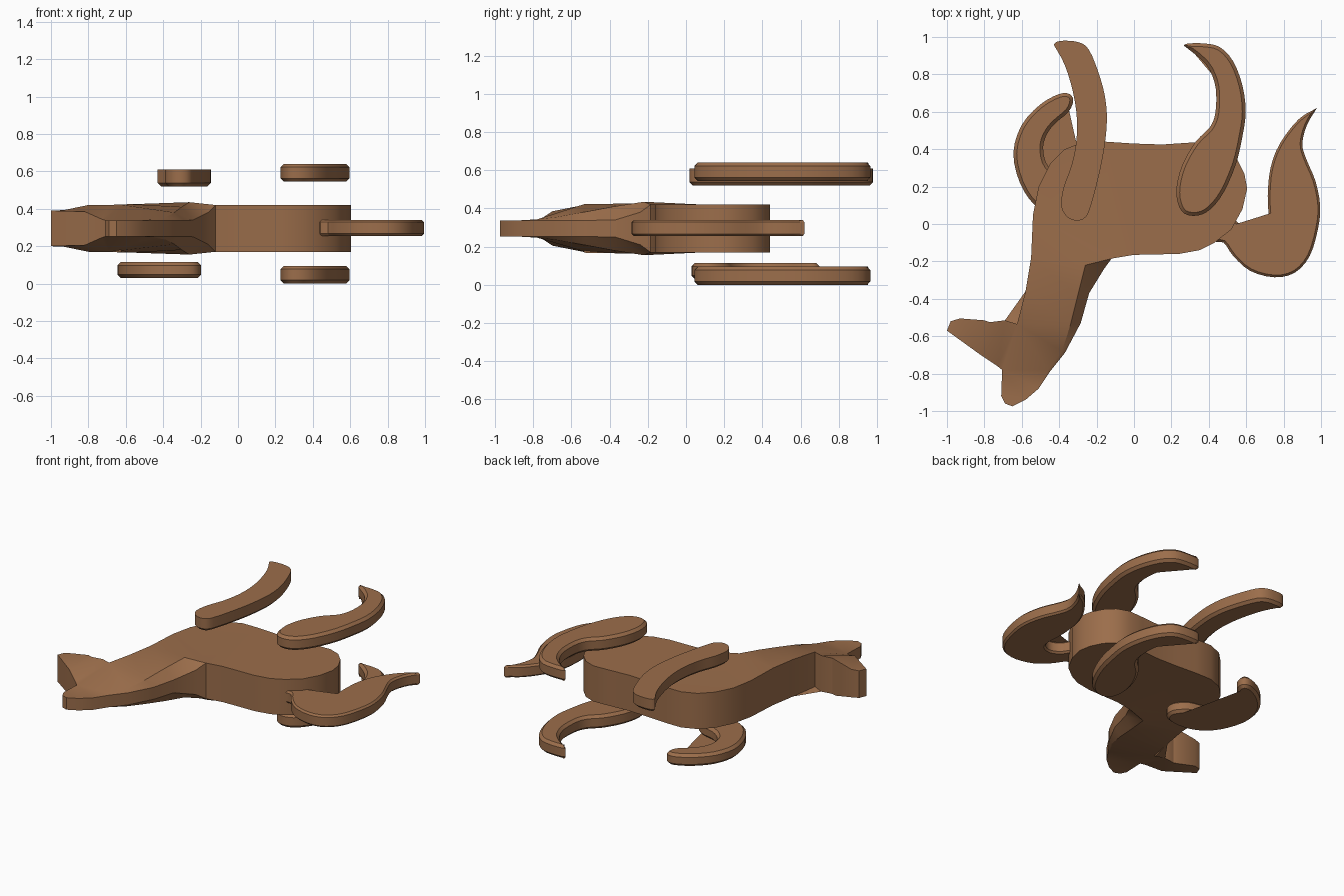
import bpy, bmesh, math
from mathutils import Vector

if "Cube" in bpy.data.objects:
    bpy.data.objects.remove(bpy.data.objects["Cube"])

wood = bpy.data.materials.new("wood")
wood.diffuse_color = (0.33, 0.155, 0.07, 1)
wood.use_nodes = True
wood.node_tree.nodes["Principled BSDF"].inputs["Base Color"].default_value = wood.diffuse_color


def smooth(pts, sharp=(), n=3):
    """Closed Catmull-Rom curve through the points; sharp indices stay corners."""
    p = [Vector(q) for q in pts]
    k, out = len(p), []
    for i in range(k):
        a, b, c, d = p[i - 1], p[i], p[(i + 1) % k], p[(i + 2) % k]
        m0 = (c - b) if i in sharp else (c - a) / 2
        m1 = (c - b) if (i + 1) % k in sharp else (d - b) / 2
        for j in range(n):
            t = j / n
            out.append(b * (2*t**3 - 3*t*t + 1) + m0 * (t**3 - 2*t*t + t)
                       + c * (3*t*t - 2*t**3) + m1 * (t**3 - t*t))
    return out


def inset(pts, d):
    """Shift a 2D outline inwards along its normals."""
    k = len(pts)
    area = sum(pts[i - 1].x * pts[i].y - pts[i].x * pts[i - 1].y for i in range(k))
    s = 1 if area > 0 else -1
    out = []
    for i in range(k):
        t = (pts[(i + 1) % k] - pts[i]).normalized() + (pts[i] - pts[i - 1]).normalized()
        t.normalize()
        out.append(pts[i] + Vector((-t.y, t.x)) * d * s)
    return out


def loft(name, rings):
    """Bridge stacked rings and cap both ends."""
    bm = bmesh.new()
    vs = [[bm.verts.new(p) for p in r] for r in rings]
    k = len(vs[0])
    for a, b in zip(vs, vs[1:]):
        for i in range(k):
            j = (i + 1) % k
            bm.faces.new((a[i], a[j], b[j], b[i]))
    caps = [bm.faces.new(vs[0][::-1]), bm.faces.new(vs[-1])]
    bmesh.ops.triangulate(bm, faces=caps)
    bmesh.ops.remove_doubles(bm, verts=bm.verts, dist=0.0005)
    bmesh.ops.recalc_face_normals(bm, faces=bm.faces)
    me = bpy.data.meshes.new(name)
    bm.to_mesh(me)
    bm.free()
    ob = bpy.data.objects.new(name, me)
    bpy.context.collection.objects.link(ob)
    me.materials.append(wood)
    bpy.ops.object.select_all(action='DESELECT')
    ob.select_set(True)
    bpy.context.view_layer.objects.active = ob
    bpy.ops.object.shade_smooth_by_angle(angle=math.radians(25))


def slab(name, pts, z0, z1, sharp=(), top=0.018, bottom=0.018):
    """Flat shape with chamfered rims."""
    o = smooth(pts, sharp)
    at = lambda d, z: [(p.x, p.y, z) for p in (inset(o, d) if d else o)]
    rings = [at(bottom, z0), at(0, z0 + bottom), at(0, z1 - top)]
    if top:
        rings.append(at(top, z1))
    loft(name, rings)


# body, neck and head: outline x, y, half thickness at the rim
body = [(-.15, .44, .125), (0, .43, .125), (.15, .425, .125), (.3, .435, .125),
        (.41, .44, .125), (.49, .41, .125), (.55, .35, .125), (.59, .27, .125), (.605, .19, .125),
        (.58, .08, .125), (.52, -.03, .125), (.43, -.1, .125), (.35, -.14, .125),
        (.24, -.16, .125), (0, -.165, .125), (-.12, -.185, .125),
        (-.16, -.24, .085), (-.24, -.37, .045), (-.285, -.53, .042), (-.37, -.69, .042),
        (-.45, -.79, .042), (-.51, -.88, .042), (-.58, -.94, .042), (-.65, -.975, .042),
        (-.69, -.96, .042), (-.71, -.92, .042), (-.705, -.78, .042), (-.73, -.76, .05),
        (-.82, -.7, .09), (-1, -.57, .095), (-.98, -.52, .095), (-.93, -.505, .098),
        (-.8, -.515, .125), (-.77, -.525, .125), (-.69, -.515, .126), (-.625, -.535, .127),
        (-.58, -.36, .13), (-.55, -.18, .13), (-.54, .05, .127), (-.51, .2, .125),
        (-.45, .32, .125), (-.37, .4, .125), (-.27, .44, .125)]
# bevelled throat: inner ridge replacing the rim on the flat sides
ridge = {16: (-.26, -.22, .14), 17: (-.3, -.38, .115), 18: (-.34, -.54, .085),
         19: (-.385, -.68, .06), 20: (-.46, -.78, .048)}
flat = [ridge.get(i, p) for i, p in enumerate(body)]
mid = 0.295
loft("body", [[(x, y, mid + s * h) for x, y, h in r]
              for r, s in ((flat, -1), (body, -1), (body, 1), (flat, 1))])

# tail
slab("tail", [(.978, .62), (.88, .56), (.78, .43), (.73, .3), (.715, .15), (.72, .02),
              (.7, -.04), (.64, -.06), (.58, -.03), (.54, .02), (.46, 0), (.43, -.09),
              (.48, -.1), (.53, -.17), (.62, -.25), (.75, -.285), (.86, -.26), (.94, -.17),
              (.985, -.02), (.995, .1), (.97, .23), (.92, .35), (.9, .43), (.925, .53)],
     .255, .34, sharp=(0,), top=.012, bottom=.012)

# hind legs, one on each side
hind = [(.265, .955), (.29, .965), (.38, .965), (.46, .945), (.53, .87), (.58, .74),
        (.597, .6), (.58, .47), (.545, .32), (.48, .17), (.41, .08), (.34, .045),
        (.27, .055), (.235, .11), (.228, .2), (.26, .32), (.33, .44), (.4, .51),
        (.43, .57), (.44, .66), (.43, .76), (.38, .86)]
for side, z in (("lower", 0), ("upper", .545)):
    slab("hind_leg_" + side, hind, z, z + .095, sharp=(0,))

# straight front leg above the body
slab("front_leg_upper", [(-.43, .96), (-.41, .975), (-.36, .98), (-.29, .97), (-.24, .93),
                         (-.19, .81), (-.155, .68), (-.145, .55), (-.16, .4), (-.19, .25),
                         (-.23, .1), (-.26, .035), (-.31, .018), (-.36, .04), (-.39, .1),
                         (-.375, .2), (-.335, .31), (-.31, .43), (-.305, .56),
                         (-.325, .7), (-.37, .85)], .52, .61, sharp=(0,), top=0)

# bent front leg below the body
slab("front_leg_lower", [(-.53, .1), (-.61, .22), (-.645, .38), (-.6, .53), (-.5, .64),
                         (-.4, .695), (-.345, .695), (-.325, .66), (-.35, .6), (-.43, .53),
                         (-.475, .46), (-.485, .39), (-.46, .31), (-.38, .25), (-.27, .22),
                         (-.2, .14), (-.22, .06), (-.3, .03), (-.42, .04)],
     .03, .115)
